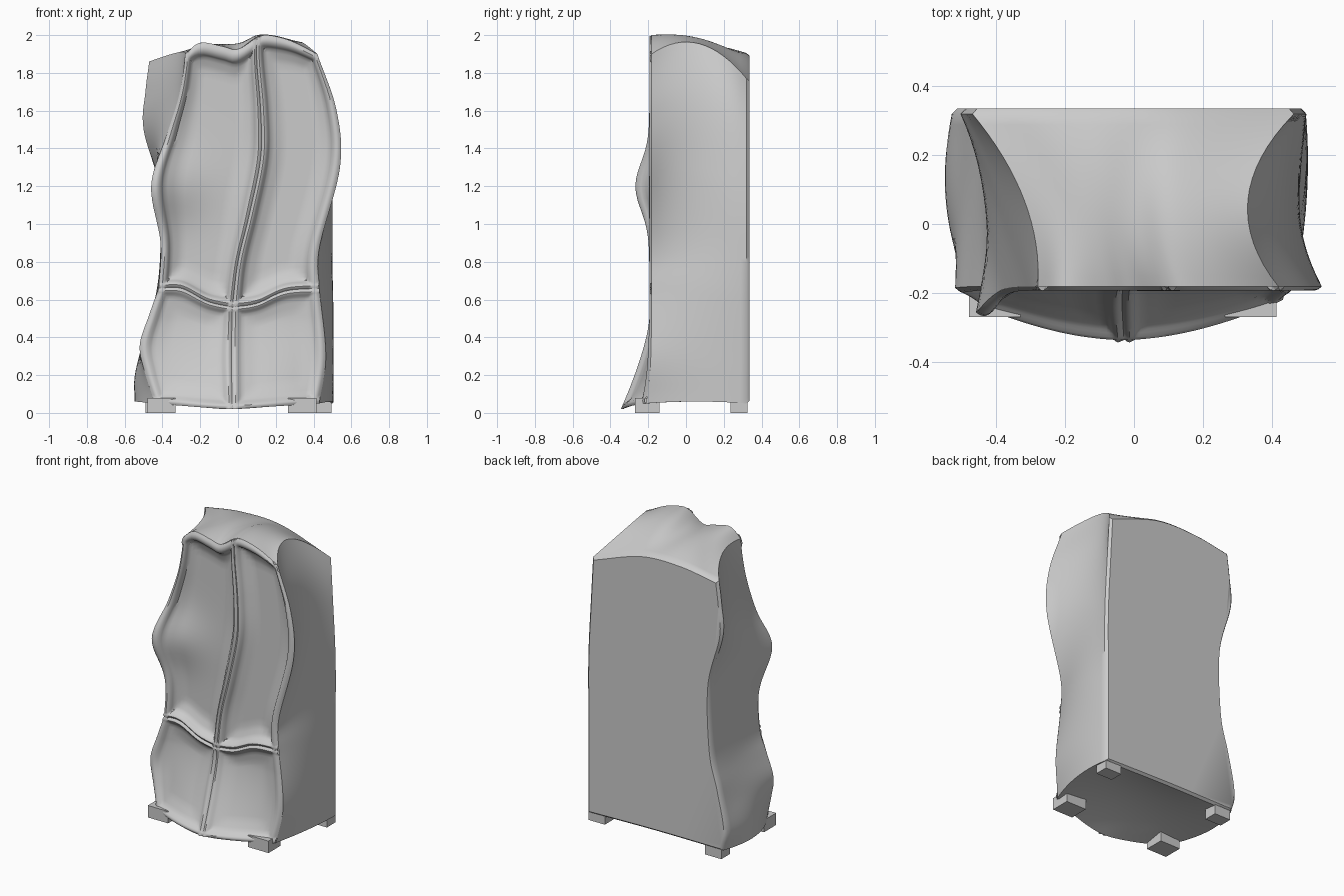
import bpy, bmesh, math
from mathutils import Vector

if "Cube" in bpy.data.objects:
    bpy.data.objects.remove(bpy.data.objects["Cube"])


def spline(pts, n):
    """n+1 evenly spaced samples of a smooth curve through 2D points."""
    p = [Vector(a) for a in pts]
    p = [2 * p[0] - p[1]] + p + [2 * p[-1] - p[-2]]
    fine = []
    for i in range(1, len(p) - 2):
        a, b, c, d = p[i - 1:i + 3]
        for k in range(12):
            t = k / 12
            fine.append(0.5 * (2 * b + (c - a) * t + (2 * a - 5 * b + 4 * c - d) * t * t
                               + (3 * b - a - 3 * c + d) * t ** 3))
    fine.append(p[-2])
    cum = [0]
    for a, b in zip(fine, fine[1:]):
        cum.append(cum[-1] + (b - a).length)
    fr = n if isinstance(n, list) else [k / n for k in range(n + 1)]
    out, j = [], 0
    for f in fr:
        s = f * cum[-1]
        while j < len(fine) - 2 and cum[j + 1] < s:
            j += 1
        out.append(fine[j].lerp(fine[j + 1], (s - cum[j]) / max(1e-9, cum[j + 1] - cum[j])))
    return out


def front_y(x, z):
    """Front surface: belly at the foot and a bump on the left edge."""
    k = min(1, max(0, 1 - z / 0.5))
    belly = 0.16 * max(0.1, 1 - ((x + 0.03) / 0.52) ** 2) * k ** 1.4
    bump = 0.075 * math.exp(-((z - 1.2) / 0.18) ** 2 - (min(0, -x - 0.46) / 0.25) ** 2)
    return -0.182 - belly - bump


def make(name, bm, angle=35):
    bmesh.ops.recalc_face_normals(bm, faces=bm.faces)
    me = bpy.data.meshes.new(name)
    bm.to_mesh(me)
    bm.free()
    ob = bpy.data.objects.new(name, me)
    bpy.context.collection.objects.link(ob)
    bpy.ops.object.select_all(action='DESELECT')
    ob.select_set(True)
    bpy.context.view_layer.objects.active = ob
    bpy.ops.object.shade_smooth_by_angle(angle=math.radians(angle))
    return ob


# Front outline pieces (x, z)
left_low = [(-.44, .05), (-.495, .22), (-.52, .36), (-.47, .52), (-.42, .66)]
left_up = [(-.42, .66), (-.41, .9), (-.46, 1.2), (-.385, 1.45), (-.32, 1.65), (-.29, 1.8), (-.28, 1.9)]
top_left = [(-.28, 1.9), (-.2, 1.96), (-.08, 1.94), (.0, 1.925), (.1, 1.99)]
top_right = [(.1, 1.99), (.16, 2.0), (.28, 1.97), (.42, 1.9)]
right_low = [(.43, .05), (.465, .3), (.43, .66)]
right_up = [(.43, .66), (.43, .87), (.54, 1.3), (.522, 1.6), (.42, 1.9)]
bottom_left = [(-.44, .05), (-.2, .03), (-.03, .02)]
bottom_right = [(-.03, .02), (.2, .035), (.43, .05)]
rail_left = [(-.42, .66), (-.3, .66), (-.16, .59), (-.03, .56)]
rail_right = [(-.03, .56), (.1, .58), (.25, .645), (.43, .66)]
split_low = [(-.03, .02), (-.035, .3), (-.03, .56)]
split_up = [(-.03, .56), (.0, .8), (.06, 1.05), (.12, 1.35), (.12, 1.6), (.1, 1.85), (.1, 1.99)]

# Cross-sections: bottom, right, top, left
front = [bottom_left + bottom_right[1:], right_low + right_up[1:],
         top_left + top_right[1:], left_low + left_up[1:]]
middle = [[(-.54, .06), (0, .1), (.49, .06)],
          [(.49, .06), (.5, .3), (.49, .65), (.475, .9), (.48, 1.3), (.44, 1.65), (.33, 1.96)],
          [(-.31, 1.91), (-.15, 1.95), (0, 1.955), (.12, 1.99), (.33, 1.96)],
          [(-.54, .06), (-.54, .2), (-.5, .4), (-.43, .65), (-.41, .9), (-.42, 1.2),
           (-.43, 1.45), (-.39, 1.65), (-.31, 1.91)]]
back = [[(-.5, .06), (0, .06), (.5, .05)],
        [(.5, .05), (.5, .65), (.5, 1.1), (.48, 1.5), (.465, 1.77)],
        [(-.47, 1.86), (-.2, 1.9), (.1, 1.89), (.465, 1.77)],
        [(-.5, .06), (-.53, .2), (-.48, .45), (-.42, .7), (-.41, 1.15), (-.5, 1.5),
         (-.49, 1.7), (-.47, 1.86)]]


def ring(sec):
    b, r, t, l = (spline(c, n) for c, n in zip(sec, (40, 60, 48, 60)))
    return b[:-1] + r[:-1] + t[:0:-1] + l[:0:-1]


# Cabinet body: front, middle and back sections joined, open toward the doors
F, M, B = ring(front), ring(middle), ring(back)
bm = bmesh.new()
rings = []
steps, tm = 16, 0.45
for k in range(steps + 2):
    t = min(1, k / steps)
    wf = (t - tm) * (t - 1) / tm
    wm = t * (t - 1) / (tm * (tm - 1))
    wb = t * (t - tm) / (1 - tm)
    row = []
    for f, m, b in zip(F, M, B):
        p = f * wf + m * wm + b * wb
        y0 = front_y(f.x, f.y)
        y = y0 + (0.32 - y0) * t
        if k > steps:                      # rounded back edge
            y = 0.336
            p = Vector((p.x * 0.97, 0.97 + (p.y - 0.97) * 0.985))
        row.append(bm.verts.new((p.x, y, p.y)))
    rings.append(row)
n = len(F)
for a, b in zip(rings, rings[1:]):
    for i in range(n):
        j = (i + 1) % n
        bm.faces.new((a[i], a[j], b[j], b[i]))
bm.faces.new(rings[-1])
make("cabinet_body", bm, 45)


def nodes(w, m0, m1, n):
    """Fractions across a panel, clustered where the frame steps down."""
    d = lambda m: [0, .25 * m, .5 * m, .75 * m, m, m + .008, m + .016, m + .035, m + .06, m + .09]
    a, b = [x / w for x in d(m0)], [1 - x / w for x in d(m1)][::-1]
    mid = [a[-1] + (b[0] - a[-1]) * i / n for i in range(1, n)]
    return a + mid + b


def depth(d, m, deep):
    """Rounded frame bead, then a step into the recessed door."""
    if d <= m:
        return -.012 * math.sin(math.pi * d / m)
    e = min(1, (d - m) / .016)
    g = min(1, (d - m) / .09)
    return deep * (.45 * e + .55 * g * g * (3 - 2 * g))


def panel(name, l, r, b, t, w, h, margins, deep):
    ml, mr, mb, mt = margins
    us, vs = nodes(w, ml, mr, 10), nodes(h, mb, mt, 26)
    L, R, Bo, T = spline(l, vs), spline(r, vs), spline(b, us), spline(t, us)
    bm = bmesh.new()
    grid = []
    for j, v in enumerate(vs):
        row = []
        for i, u in enumerate(us):
            p = (L[j] * (1 - u) + R[j] * u + Bo[i] * (1 - v) + T[i] * v
                 - (L[0] * (1 - u) + R[0] * u) * (1 - v) - (L[-1] * (1 - u) + R[-1] * u) * v)
            k = min(depth(u * w, ml, deep), depth((1 - u) * w, mr, deep),
                    depth(v * h, mb, deep), depth((1 - v) * h, mt, deep))
            row.append(bm.verts.new((p.x, front_y(p.x, p.y) + k, p.y)))
        grid.append(row)
    for a, c in zip(grid, grid[1:]):
        for i in range(len(us) - 1):
            bm.faces.new((a[i], a[i + 1], c[i + 1], c[i]))
    ob = make(name, bm, 40)
    if sum(f.normal.y for f in ob.data.polygons) > 0:
        ob.data.flip_normals()


# Four framed doors fill the front
panel("upper_left_door", left_up, split_up, rail_left, top_left, .48, 1.33, (.045, .03, .03, .06), .055)
panel("upper_right_door", split_up, right_up, rail_right, top_right, .42, 1.33, (.03, .045, .03, .05), .055)
panel("lower_left_door", left_low, split_low, bottom_left, rail_left, .44, .57, (.045, .035, .035, .03), .025)
panel("lower_right_door", split_low, right_low, bottom_right, rail_right, .47, .57, (.035, .045, .035, .03), .025)

# Short block feet at the corners
for name, x, y, sx, sy in (("front_left_foot", -.405, -.205, .15, .13),
                           ("front_right_foot", .34, -.205, .15, .13),
                           ("back_right_foot", .435, .28, .12, .09),
                           ("back_left_foot", -.43, .28, .12, .09)):
    bm = bmesh.new()
    bmesh.ops.create_cube(bm, size=1)
    for v in bm.verts:
        v.co = Vector((x + v.co.x * sx, y + v.co.y * sy, .04 + v.co.z * .08))
    make(name, bm)
